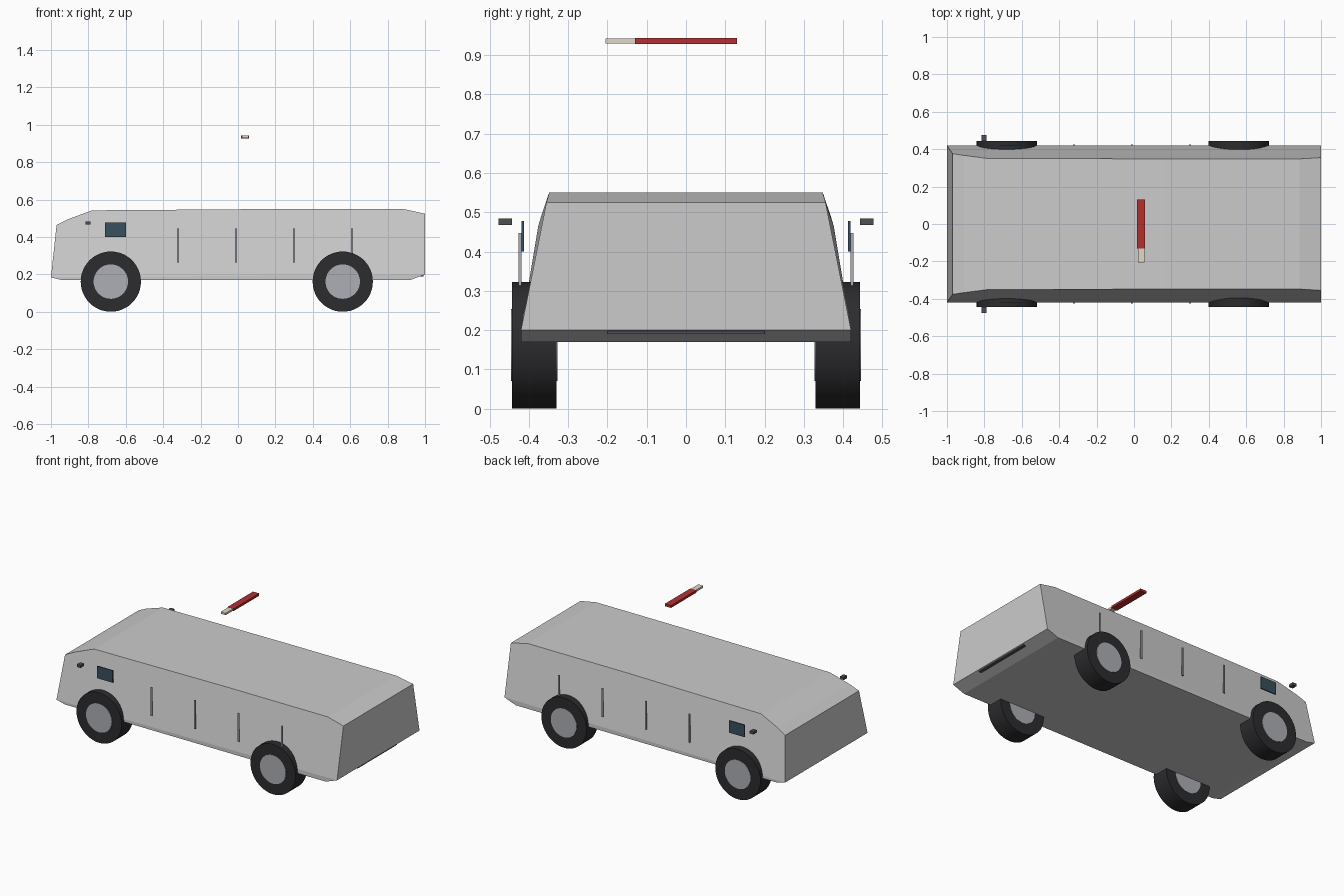
import bpy, bmesh
from math import pi

if "Cube" in bpy.data.objects:
    bpy.data.objects.remove(bpy.data.objects["Cube"])


def material(name, rgb):
    m = bpy.data.materials.new(name)
    m.diffuse_color = (*rgb, 1)
    m.use_nodes = True
    m.node_tree.nodes["Principled BSDF"].inputs["Base Color"].default_value = m.diffuse_color
    return m


RUBBER = material("rubber", (0.025, 0.025, 0.028))
STEEL = material("steel", (0.42, 0.43, 0.46))
TRIM = material("trim", (0.08, 0.08, 0.09))
GLASS = material("glass", (0.04, 0.08, 0.11))
RED = material("red", (0.45, 0.03, 0.03))
CREAM = material("cream", (0.75, 0.7, 0.58))


def box(name, lo, hi, mat=None):
    """Box between two corners."""
    bpy.ops.mesh.primitive_cube_add(
        size=1, location=[(a + b) / 2 for a, b in zip(lo, hi)])
    ob = bpy.context.object
    ob.name = name
    ob.scale = [b - a for a, b in zip(lo, hi)]
    bpy.ops.object.transform_apply(location=False, rotation=False, scale=True)
    if mat:
        ob.data.materials.append(mat)
    return ob


def disc(name, x, y, z, r, width, mat):
    """Cylinder lying along y."""
    bpy.ops.mesh.primitive_cylinder_add(
        vertices=48, radius=r, depth=width, end_fill_type='TRIFAN',
        location=(x, y, z), rotation=(pi / 2, 0, 0))
    ob = bpy.context.object
    ob.name = name
    ob.data.materials.append(mat)
    bpy.ops.object.shade_smooth_by_angle()
    return ob


# Body shell: side outline as (x, z, half width), narrowing towards the roof
outline = [(-1, 0.185, 0.42), (-0.94, 0.17, 0.42), (0.92, 0.17, 0.42),
           (1, 0.2, 0.42), (1, 0.525, 0.355), (0.885, 0.55, 0.348),
           (0.16, 0.55, 0.348), (-0.48, 0.545, 0.35), (-0.78, 0.543, 0.35),
           (-0.91, 0.495, 0.367), (-0.97, 0.465, 0.376)]
bm = bmesh.new()
near = [bm.verts.new((x, -w, z)) for x, z, w in outline]
far = [bm.verts.new((x, w, z)) for x, z, w in outline]
for i in range(len(outline)):
    j = (i + 1) % len(outline)
    bm.faces.new((near[i], far[i], far[j], near[j]))
for side in (near, far):
    bm.faces.new(side[:4])                  # sill strip
    bm.faces.new([side[0]] + side[3:])      # side panel
bmesh.ops.recalc_face_normals(bm, faces=bm.faces)
mesh = bpy.data.meshes.new("body")
bm.to_mesh(mesh)
bm.free()
bpy.context.collection.objects.link(bpy.data.objects.new("body", mesh))

for s, side in ((-1, "left"), (1, "right")):
    def side_box(name, x0, x1, y0, y1, z0, z1, mat):
        a, b = sorted((s * y0, s * y1))
        return box(f"{side}_{name}", (x0, a, z0), (x1, b, z1), mat)

    # Wheels
    for end, x in (("front", -0.68), ("rear", 0.56)):
        disc(f"{side}_{end}_tyre", x, s * 0.386, 0.162, 0.161, 0.114, RUBBER)
        disc(f"{side}_{end}_hub", x, s * 0.386, 0.162, 0.092, 0.118, STEEL)

    # Cab window, mirror and side handles
    side_box("window", -0.71, -0.60, 0.412, 0.419, 0.40, 0.478, GLASS)
    side_box("mirror", -0.815, -0.788, 0.443, 0.477, 0.467, 0.484, TRIM)
    for k in range(4):
        x = -0.32 + 0.31 * k
        side_box(f"handle_{k + 1}", x - 0.005, x + 0.005,
                 0.419, 0.426, 0.263, 0.447, STEEL)

# Rear step
box("rear_step", (0.95, -0.2, 0.19), (0.993, 0.2, 0.199), TRIM)

# Roof marker bar with pale tip
box("marker_bar", (0.016, -0.13, 0.928), (0.060, 0.13, 0.943), RED)
box("marker_tip", (0.021, -0.205, 0.929), (0.055, -0.13, 0.942), CREAM)
